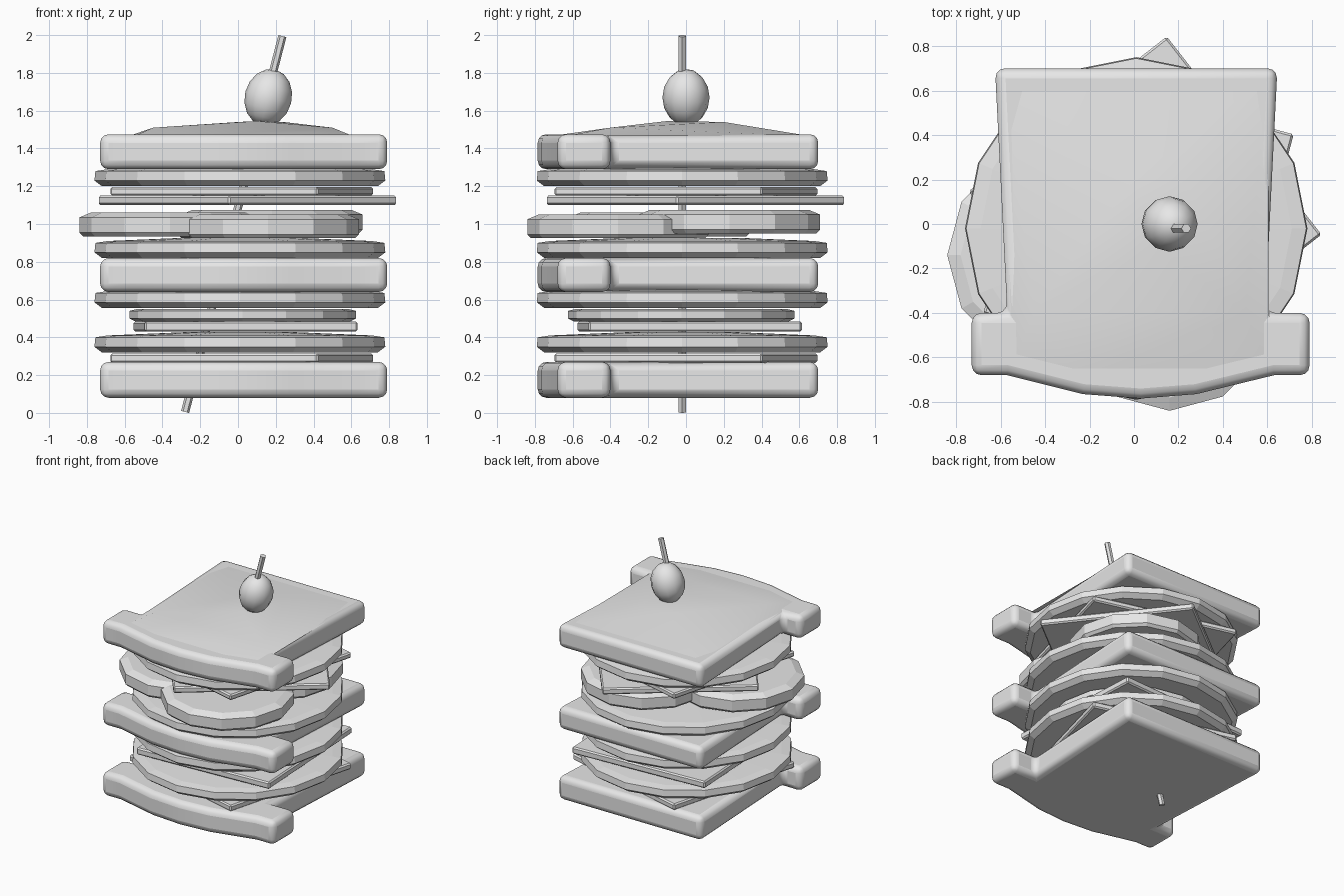
import bpy, bmesh
from math import cos, sin, pi, radians
from mathutils import Vector, Matrix

if "Cube" in bpy.data.objects:
    bpy.data.objects.remove(bpy.data.objects["Cube"])

grey = bpy.data.materials.new("plain grey")
grey.use_nodes = True
GREY = (0.8, 0.8, 0.8, 1)
grey.diffuse_color = GREY
grey.node_tree.nodes["Principled BSDF"].inputs["Base Color"].default_value = GREY


def finish(name, bm, bevel=0, segments=2, smooth=None):
    """Turn a bmesh into an object, with optional bevel and smooth shading."""
    bmesh.ops.recalc_face_normals(bm, faces=bm.faces)
    mesh = bpy.data.meshes.new(name)
    bm.to_mesh(mesh)
    bm.free()
    mesh.materials.append(grey)
    ob = bpy.data.objects.new(name, mesh)
    bpy.context.collection.objects.link(ob)
    if bevel:
        mod = ob.modifiers.new("Bevel", "BEVEL")
        mod.width, mod.segments = bevel, segments
        mod.limit_method, mod.angle_limit = "ANGLE", radians(25)
    if smooth:
        bpy.ops.object.select_all(action="DESELECT")
        ob.select_set(True)
        bpy.context.view_layer.objects.active = ob
        bpy.ops.object.shade_smooth_by_angle(angle=radians(smooth))
    return ob


def slab(name, outline, z0, z1, **kw):
    """Extrude a flat outline upwards."""
    bm = bmesh.new()
    face = bm.faces.new([bm.verts.new((x, y, z0)) for x, y in outline])
    out = bmesh.ops.extrude_face_region(bm, geom=[face])["geom"]
    top = [v for v in out if isinstance(v, bmesh.types.BMVert)]
    bmesh.ops.translate(bm, verts=top, vec=(0, 0, z1 - z0))
    return finish(name, bm, **kw)


def disc(name, centre, profile, sides):
    """Low-poly round slice from (radius, height) rings, closed at both ends."""
    bm = bmesh.new()
    rings = [[bm.verts.new((centre[0] + r * cos(2 * pi * i / sides),
                            centre[1] + r * sin(2 * pi * i / sides), z))
              for i in range(sides)] for r, z in profile]
    for low, high in zip(rings, rings[1:]):
        for i in range(sides):
            j = (i + 1) % sides
            bm.faces.new((low[i], low[j], high[j], high[i]))
    bm.faces.new(rings[0])
    bm.faces.new(rings[-1])
    return finish(name, bm)


def cheese(name, centre, side, turn, z0, z1):
    """Thin square slice turned about z."""
    r = side / 2 ** 0.5
    corners = [(centre[0] + r * cos(radians(turn + 45 + 90 * k)),
                centre[1] + r * sin(radians(turn + 45 + 90 * k))) for k in range(4)]
    return slab(name, corners, z0, z1, bevel=0.01, segments=1)


# Bread: tapered body with a bowed, eared crust at the front
bread = [(-0.625, 0.70), (-0.57, -0.40), (-0.73, -0.40), (-0.73, -0.68),
         (-0.57, -0.68), (-0.23, -0.765), (0.03, -0.785), (0.28, -0.765),
         (0.63, -0.68), (0.79, -0.68), (0.79, -0.40), (0.59, -0.40), (0.645, 0.70)]
for name, z0, z1 in (("bottom_bread", 0.08, 0.27), ("middle_bread", 0.64, 0.82),
                     ("top_bread", 1.29, 1.475)):
    slab(name, bread, z0, z1, bevel=0.045, segments=3, smooth=40)

# Shallow dome on the top bread
bm = bmesh.new()
rim = [(-0.58, 0.66), (-0.53, -0.40), (-0.55, -0.64), (-0.23, -0.72),
       (0.28, -0.72), (0.61, -0.64), (0.55, -0.40), (0.60, 0.66)]
for x, y in rim:
    bm.verts.new((x, y, 1.465))
for p in ((-0.45, -0.40, 1.51), (0.50, -0.40, 1.51), (0, 0.2, 1.54),
          (0.24, 0.2, 1.54), (0.1, -0.1, 1.545)):
    bm.verts.new(p)
bmesh.ops.convex_hull(bm, input=bm.verts)
finish("top_bread_dome", bm, smooth=40)

# Lettuce discs, slightly raised in the middle
for k, z in enumerate((0.32, 0.555, 0.82, 1.20)):
    disc(f"lettuce_{k + 1}", (0.01, -0.02),
         [(0.3, z + 0.01), (0.73, z), (0.77, z + 0.03), (0.765, z + 0.08),
          (0.70, z + 0.09), (0.3, z + 0.107)], 16)

# Cheese squares
cheese("lower_cheese", (0.02, 0), 1.14, -15, 0.265, 0.315)
cheese("middle_cheese", (0.04, 0.02), 1.13, 3, 0.43, 0.485)
cheese("upper_cheese", (0.02, 0), 1.14, -15, 1.15, 1.195)
cheese("turned_cheese", (0.05, 0.05), 1.13, 38, 1.10, 1.15)

# Ham round over the middle cheese
disc("ham", (0.025, -0.025), [(0.57, 0.485), (0.60, 0.50), (0.60, 0.54), (0.56, 0.55)], 16)

# Three overlapping tomato slices
for name, centre, z in (("left_tomato", (0.16, -0.36), 0.935),
                        ("right_tomato", (-0.36, -0.14), 0.945),
                        ("back_tomato", (0.18, 0.23), 0.96)):
    disc(name, centre, [(0.46, z - 0.01), (0.48, z + 0.01), (0.48, z + 0.09),
                        (0.42, z + 0.115)], 12)

# Leaning pick through the whole stack
low, high = Vector((-0.28, -0.02, 0.005)), Vector((0.235, -0.02, 1.995))
lean = (high - low).to_track_quat("Z", "Y").to_matrix().to_4x4()
bm = bmesh.new()
bmesh.ops.create_cone(bm, cap_ends=True, segments=6, radius1=0.022, radius2=0.022,
                      depth=(high - low).length,
                      matrix=Matrix.Translation((low + high) / 2) @ lean)
finish("pick", bm)

# Olive on the pick
bm = bmesh.new()
bmesh.ops.create_uvsphere(bm, u_segments=12, v_segments=8, radius=1,
                          matrix=Matrix.Translation((0.16, 0, 1.67)) @ lean
                          @ Matrix.Diagonal((0.125, 0.125, 0.152, 1)))
finish("olive", bm, smooth=30)
